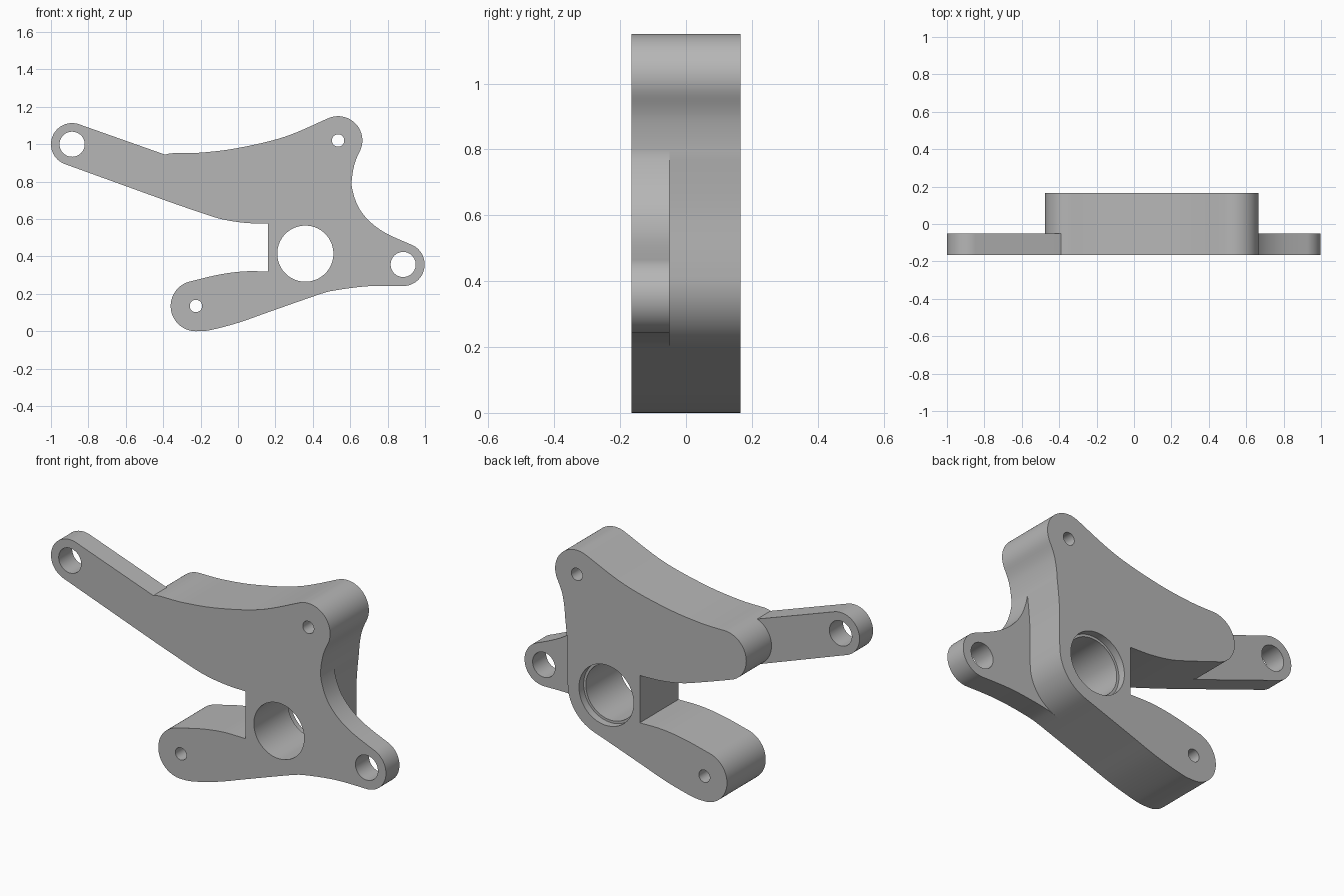
import bpy, bmesh
from math import cos, sin, radians
from mathutils import Vector

cube = bpy.data.objects.get("Cube")
if cube:
    bpy.data.objects.remove(cube, do_unlink=True)

FRONT, STEP, BACK = -0.165, -0.05, 0.165
KNOB, ARM, LUG, FOOT = (0.535, 1.02), (-0.887, 1.0), (0.883, 0.357), (-0.225, 0.135)
BORE, END = (0.36, 0.415), (-0.345, 0.822)

grey = bpy.data.materials.new("machined_grey")
grey.use_nodes = True
grey.diffuse_color = (0.47, 0.47, 0.47, 1)
grey.node_tree.nodes["Principled BSDF"].inputs["Base Color"].default_value = (0.47, 0.47, 0.47, 1)


def arc(centre, r, start, stop):
    n = max(4, int(abs(stop - start) / 5))
    angles = [radians(start + (stop - start) * i / n) for i in range(n + 1)]
    return [Vector((centre[0] + r * cos(a), centre[1] + r * sin(a))) for a in angles]


def spline(*pts, n=8):
    """Smooth path; the first and last points only steer the tangents."""
    p = [Vector(q) for q in pts]
    out = []
    for a, b, c, d in zip(p, p[1:], p[2:], p[3:]):
        for i in range(n):
            t = i / n
            out.append(0.5 * (2 * b + (c - a) * t + (2 * a - 5 * b + 4 * c - d) * t * t
                              + (3 * b - a - 3 * c + d) * t ** 3))
    return out + [p[-2]]


def prism(name, outline, y0, y1):
    pts = []
    for q in outline:
        if not pts or (q - pts[-1]).length > 0.002:
            pts.append(q)
    if (pts[0] - pts[-1]).length < 0.002:
        pts.pop()
    bm = bmesh.new()
    face = bm.faces.new([bm.verts.new((q.x, y0, q.y)) for q in pts])
    new = bmesh.ops.extrude_face_region(bm, geom=[face])["geom"]
    bmesh.ops.translate(bm, vec=(0, y1 - y0, 0),
                        verts=[v for v in new if isinstance(v, bmesh.types.BMVert)])
    bmesh.ops.recalc_face_normals(bm, faces=bm.faces)
    mesh = bpy.data.meshes.new(name)
    bm.to_mesh(mesh)
    bm.free()
    mesh.materials.append(grey)
    obj = bpy.data.objects.new(name, mesh)
    bpy.context.collection.objects.link(obj)
    return obj


def combine(target, tool, operation):
    bpy.context.view_layer.objects.active = target
    mod = target.modifiers.new(operation, 'BOOLEAN')
    mod.operation, mod.object, mod.solver = operation, tool, 'EXACT'
    bpy.ops.object.modifier_apply(modifier=mod.name)
    bpy.data.objects.remove(tool, do_unlink=True)


# Outline stretches shared by the thin plate and the thick body
top = (arc(KNOB, 0.13, -25, 115)
       + spline((0.55, 1.17), (0.48, 1.138), (0.25, 1.04), (0, 0.98),
                (-0.2, 0.955), (-0.345, 0.952), (-0.48, 0.952))
       + arc(END, 0.13, 90, 110))
end_tangent = arc(END, 0.13, 110, 250)[-1]
lower = (spline((-0.56, 0.762), end_tangent, (-0.217, 0.64), (-0.09, 0.6),
                (0.035, 0.58), (0.16, 0.575), (0.28, 0.575))
         + spline((0.28, 0.32), (0.16, 0.32), (0.03, 0.32), (-0.1, 0.303),
                  (-0.248, 0.268), (-0.38, 0.23))
         + arc(FOOT, 0.135, 100, 270)
         + spline((-0.3, 0), (-0.225, 0), (-0.15, 0.006), (0, 0.045),
                  (0.168, 0.104), (0.434, 0.197), (0.53, 0.225)))
waist = spline((0.69, 1.03), (0.653, 0.965), (0.622, 0.89), (0.607, 0.785), (0.62, 0.7))[::-1]

# Thin front plate with the long arm and the side lug
lug_edge = (spline((0.25, 0.13), (0.434, 0.197), (0.527, 0.22), (0.7, 0.241),
                   (0.883, 0.242), (1, 0.24))
            + arc(LUG, 0.115, -90, 70)
            + spline((1.05, 0.42), (0.922, 0.465), (0.757, 0.545), (0.652, 0.65),
                     (0.607, 0.785), (0.622, 0.89)))
bracket = prism("bracket", top + arc(ARM, 0.113, 70, 250) + lower + lug_edge + waist, FRONT, STEP)

# Thick rear body curving round the bore
boss_edge = (arc(BORE, 0.23, -71.3, 0)
             + spline((0.57, 0.25), (0.59, 0.415), (0.592, 0.62), (0.607, 0.785), (0.622, 0.89)))
body = prism("rear_body", top + arc(END, 0.13, 110, 250) + lower + boss_edge + waist, STEP, BACK)
combine(bracket, body, 'UNION')

# Pin holes, main bore and its shallow rear counterbore
for centre, r, start in ((KNOB, 0.033, -0.3), (FOOT, 0.033, -0.3), (ARM, 0.067, -0.3),
                         (LUG, 0.067, -0.3), (BORE, 0.15, -0.3), (BORE, 0.163, 0.125)):
    combine(bracket, prism("hole_cutter", arc(centre, r, 0, 360), start, 0.3), 'DIFFERENCE')

bpy.ops.object.select_all(action='DESELECT')
bracket.select_set(True)
bpy.context.view_layer.objects.active = bracket
bpy.ops.object.shade_smooth_by_angle(angle=radians(30))
